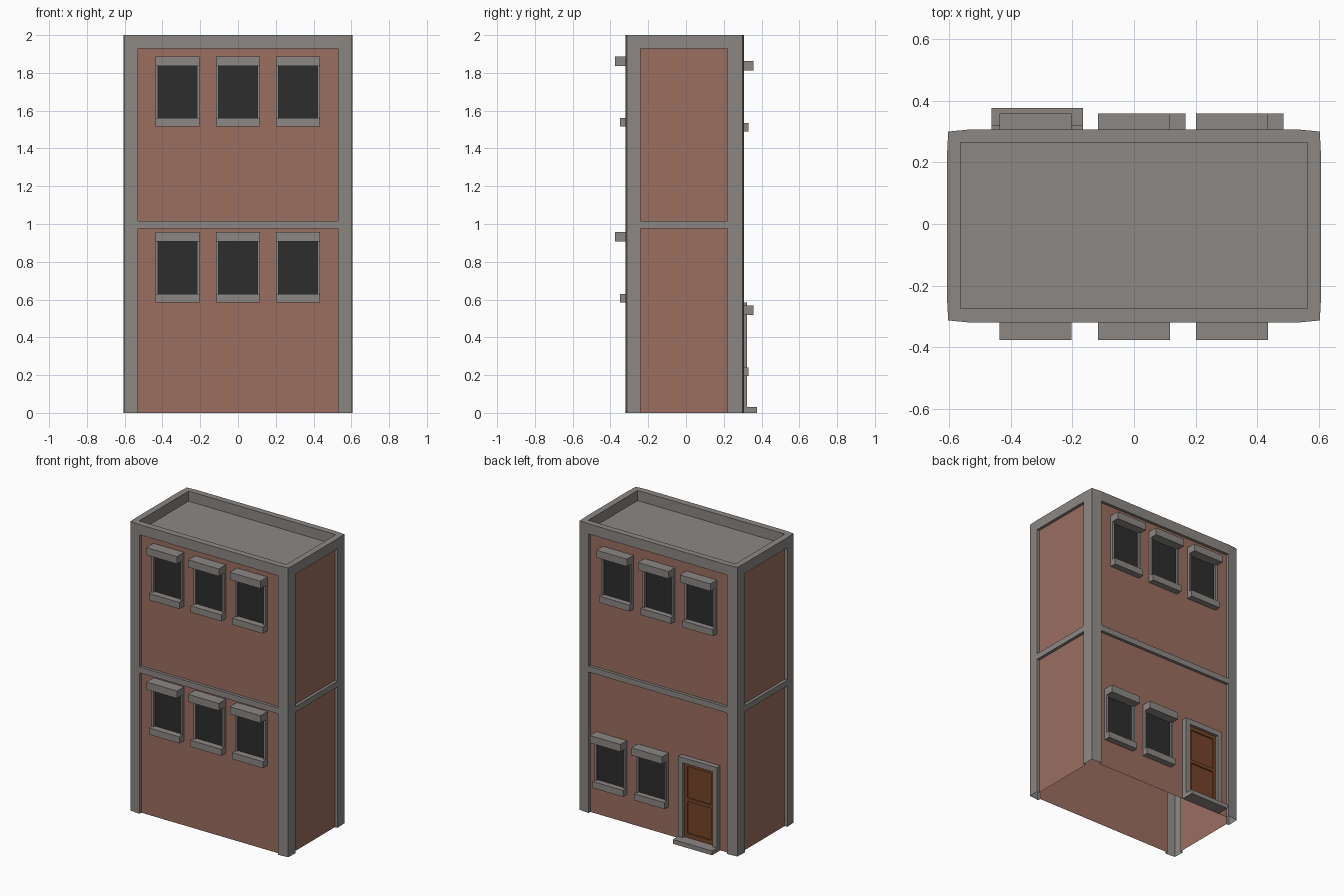
import bpy, bmesh
from mathutils import Vector

if "Cube" in bpy.data.objects:
    bpy.data.objects.remove(bpy.data.objects["Cube"])


def material(name, rgb):
    m = bpy.data.materials.new(name)
    m.diffuse_color = (*rgb, 1)
    m.use_nodes = True
    m.node_tree.nodes["Principled BSDF"].inputs["Base Color"].default_value = m.diffuse_color
    return m


STONE = material("grey stone", (0.26, 0.245, 0.23))
BRICK = material("red brick", (0.33, 0.155, 0.118))
GLASS = material("dark glass", (0.027, 0.027, 0.027))
WOOD = material("brown wood", (0.18, 0.058, 0.021))


def finish(bm, name, mats):
    me = bpy.data.meshes.new(name)
    bm.to_mesh(me)
    bm.free()
    for m in mats:
        me.materials.append(m)
    ob = bpy.data.objects.new(name, me)
    bpy.context.collection.objects.link(ob)
    return ob


def box(name, mat, x0, x1, y0, y1, z0, z1):
    bm = bmesh.new()
    bmesh.ops.create_cube(bm, size=1)
    for v in bm.verts:
        v.co = ((x0 + x1) / 2 + v.co.x * (x1 - x0),
                (y0 + y1) / 2 + v.co.y * (y1 - y0),
                (z0 + z1) / 2 + v.co.z * (z1 - z0))
    return finish(bm, name, [mat])


# Building shell, open below: each side is a stone frame with two recessed brick panels
ROWS = [0, 0.975, 1.015, 1.93, 2.0]
RECESS = 0.02
TOP_D = 0.07
corners = [(-0.603, -0.313), (0.603, -0.313), (0.603, 0.300), (-0.603, 0.300)]
mids = [[(-0.53, -0.32), (0.53, -0.32)], [(0.607, -0.24), (0.607, 0.22)],
        [(0.53, 0.307), (-0.53, 0.307)], [(-0.607, 0.22), (-0.607, -0.24)]]
inward = [(0, 1), (-1, 0), (0, -1), (1, 0)]
shell = bmesh.new()


def quad(pts, mat=0):
    f = shell.faces.new([shell.verts.new(p) for p in pts])
    f.material_index = mat


for s in range(4):
    u = [corners[s], *mids[s], corners[(s + 1) % 4]]
    n = Vector((*inward[s], 0)) * RECESS
    for c in range(3):
        for r in range(4):
            a, b = u[c], u[c + 1]
            p = [Vector((*a, ROWS[r])), Vector((*b, ROWS[r])),
                 Vector((*b, ROWS[r + 1])), Vector((*a, ROWS[r + 1]))]
            if c == 1 and r in (0, 2):
                q = [v + n for v in p]
                quad(q, 1)
                for i in range(4):
                    if r == 0 and i == 0:
                        continue
                    j = (i + 1) % 4
                    quad([p[i], p[j], q[j], q[i]])
            else:
                quad(p)

# Parapet top, its inner walls and the sunken roof
outer = []
for s in range(4):
    outer.append([Vector((*p, 2)) for p in (corners[s], *mids[s], corners[(s + 1) % 4])])
rim = [Vector(p) for p in ((-0.563, -0.275, 2), (0.563, -0.275, 2),
                           (0.563, 0.264, 2), (-0.563, 0.264, 2))]
down = Vector((0, 0, -TOP_D))
for s in range(4):
    a, b = rim[s], rim[(s + 1) % 4]
    quad([*outer[s], b, a])
    quad([a, b, b + down, a + down])
quad([v + down for v in rim])
bmesh.ops.remove_doubles(shell, verts=shell.verts, dist=0.0005)
finish(shell, "building_shell", [STONE, BRICK])


# Windows: sill, lintel, jambs and glass on the front (side=-1) or back (side=1)
def window(name, x, z, side, sill_y, lintel_y):
    wall = 0.287 if side > 0 else 0.30

    def part(kind, mat, x0, x1, y, z0, z1):
        ya, yb = sorted((side * wall, side * y))
        box(name + "_" + kind, mat, x + x0, x + x1, ya, yb, z + z0, z + z1)

    w = 0.117
    part("sill", STONE, -w, w, sill_y, 0, 0.045)
    part("lintel", STONE, -w, w, lintel_y, 0.322, 0.373)
    part("left_jamb", STONE, -w, -w + 0.014, wall + 0.02, 0.045, 0.322)
    part("right_jamb", STONE, w - 0.014, w, wall + 0.02, 0.045, 0.322)
    part("glass", GLASS, -w + 0.014, w - 0.014, wall + 0.005, 0.045, 0.322)


for i, x in enumerate((-0.32, 0, 0.318)):
    window(f"front_upper_window_{i}", x, 1.515, -1, 0.35, 0.377)
    window(f"front_lower_window_{i}", x, 0.585, -1, 0.35, 0.377)
    window(f"back_upper_window_{i}", x, 1.49, 1, 0.33, 0.358)
for i, x in enumerate((0.05, 0.368)):
    window(f"back_lower_window_{i}", x, 0.195, 1, 0.33, 0.358)

# Back door: frame, step and a leaf with two sunken panels
X0, X1, W = -0.463, -0.165, 0.287
box("door_left_jamb", STONE, X0, X0 + 0.034, W, 0.322, 0.03, 0.585)
box("door_right_jamb", STONE, X1 - 0.034, X1, W, 0.322, 0.03, 0.585)
box("door_head", STONE, X0 + 0.034, X1 - 0.034, W, 0.322, 0.548, 0.585)
box("door_step", STONE, X0, X1, W, 0.377, 0, 0.03)
L0, L1 = X0 + 0.034, X1 - 0.034
box("door_panels", WOOD, L0, L1, W, 0.296, 0.03, 0.548)
box("door_left_stile", WOOD, L0, L0 + 0.025, W, 0.303, 0.03, 0.548)
box("door_right_stile", WOOD, L1 - 0.025, L1, W, 0.303, 0.03, 0.548)
for name, z0, z1 in (("bottom", 0.03, 0.06), ("middle", 0.28, 0.305), ("top", 0.522, 0.548)):
    box(f"door_{name}_rail", WOOD, L0 + 0.025, L1 - 0.025, W, 0.303, z0, z1)
